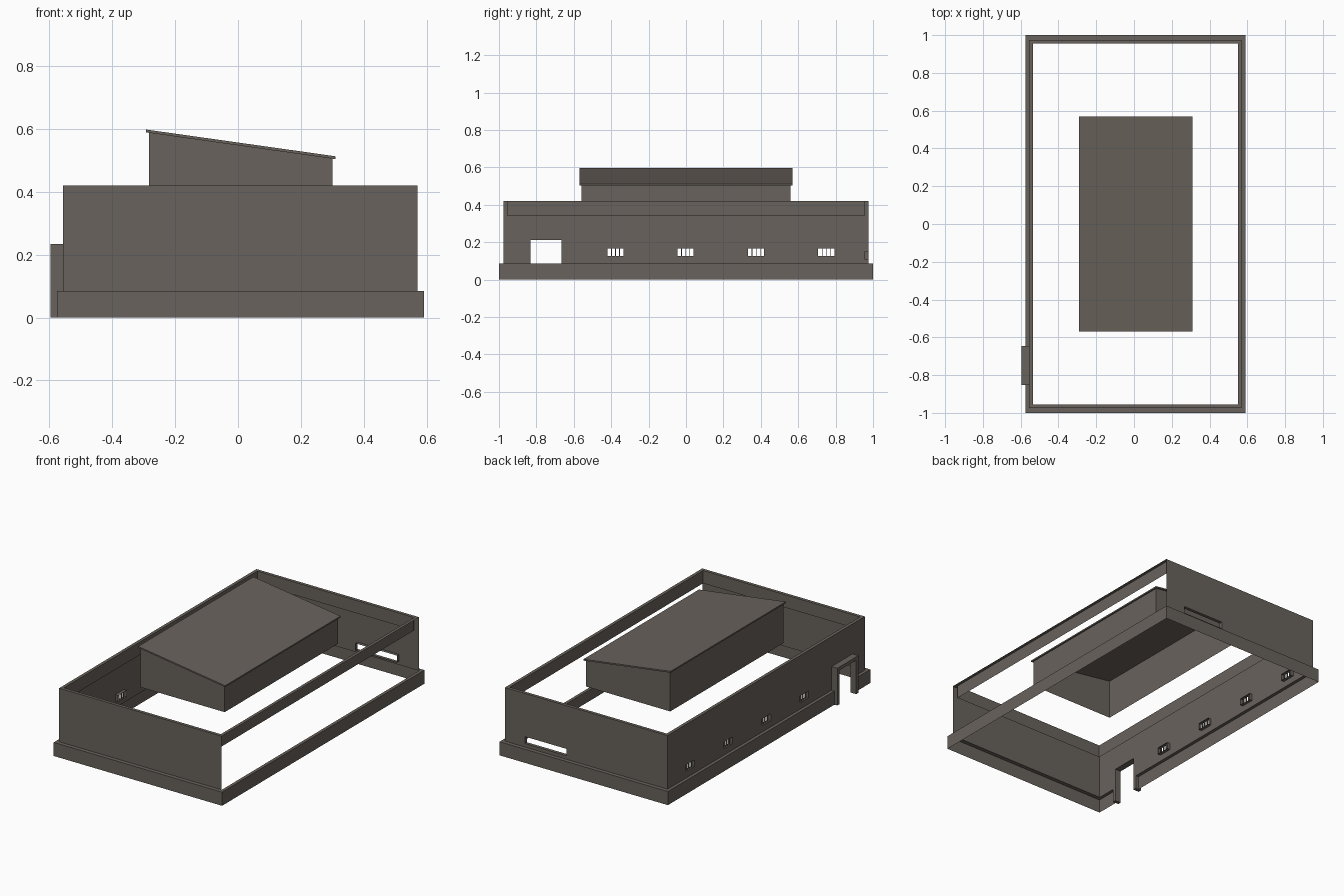
import bpy, bmesh

if "Cube" in bpy.data.objects:
    bpy.data.objects.remove(bpy.data.objects["Cube"])

mat = bpy.data.materials.new("grey brown concrete")
mat.diffuse_color = (0.14, 0.122, 0.106, 1)
mat.use_nodes = True
mat.node_tree.nodes["Principled BSDF"].inputs["Base Color"].default_value = mat.diffuse_color


def finish(name, bm, merge=True):
    if merge:
        bmesh.ops.remove_doubles(bm, verts=bm.verts, dist=1e-5)
    me = bpy.data.meshes.new(name)
    bm.to_mesh(me)
    bm.free()
    me.materials.append(mat)
    ob = bpy.data.objects.new(name, me)
    bpy.context.collection.objects.link(ob)
    return ob


def face(bm, pts):
    bm.faces.new([bm.verts.new(p) for p in pts])


def rect(x0, x1, y0, y1, z):
    return [(x0, y0, z), (x1, y0, z), (x1, y1, z), (x0, y1, z)]


def loft(bm, a, b, sides=(0, 1, 2, 3)):
    # sides: 0 front, 1 right, 2 back, 3 left
    for i in sides:
        j = (i + 1) % 4
        face(bm, [a[i], a[j], b[j], b[i]])


def panel(bm, place, u0, u1, v0, v1, holes):
    # flat sheet with rectangular holes, split on the hole edges
    us = sorted({u0, u1, *[h[0] for h in holes], *[h[1] for h in holes]})
    vs = sorted({v0, v1, *[h[2] for h in holes], *[h[3] for h in holes]})
    for a, b in zip(us, us[1:]):
        for c, d in zip(vs, vs[1:]):
            u, v = (a + b) / 2, (c + d) / 2
            if any(h[0] < u < h[1] and h[2] < v < h[3] for h in holes):
                continue
            face(bm, [place(b, c, 0), place(a, c, 0), place(a, d, 0), place(b, d, 0)])


def reveal(bm, place, h):
    # window reveal running from the wall sheet inwards
    a, b, c, d = h
    ring = [(a, c), (b, c), (b, d), (a, d)]
    for i in range(4):
        p, q = ring[i], ring[(i + 1) % 4]
        face(bm, [place(*p, 0), place(*q, 0), place(*q, 0.02), place(*p, 0.02)])


def box(bm, x0, x1, y0, y1, z0, z1):
    a, b = rect(x0, x1, y0, y1, z0), rect(x0, x1, y0, y1, z1)
    loft(bm, a, b)
    face(bm, a[::-1])
    face(bm, b)


# Main dimensions
PX0, PX1, PY = -0.575, 0.59, 1.0       # plinth
WX0, WX1, WY = -0.555, 0.57, 0.975     # outer walls
IX0, IX1, IY = -0.535, 0.55, 0.955     # inner parapet
PZ, RZ, TZ = 0.085, 0.34, 0.42
D0, D1, DZ = -0.853, -0.645, 0.233     # door surround

# Plinth with ledge, interrupted at the door
bm = bmesh.new()
pb, pt = rect(PX0, PX1, -PY, PY, 0), rect(PX0, PX1, -PY, PY, PZ)
wb, wt = rect(WX0, WX1, -WY, WY, PZ), rect(WX0, WX1, -WY, WY, TZ)
loft(bm, pb, pt, (0, 1, 2))
loft(bm, pt, wb, (0, 1, 2))
panel(bm, lambda u, v, d: (PX0 + d, u, v), -PY, PY, 0, PZ, [(D0, D1, 0, PZ)])
face(bm, [(PX0, D0, PZ), (PX0, -PY, PZ), (WX0, -WY, PZ), (WX0, D0, PZ)])
face(bm, [(PX0, PY, PZ), (PX0, D1, PZ), (WX0, D1, PZ), (WX0, WY, PZ)])
finish("plinth", bm)

# Front wall; the right-hand side is open
bm = bmesh.new()
loft(bm, wb, wt, (0,))
finish("front_wall", bm)

# Back wall with a long slot window
bm = bmesh.new()
on_back = lambda u, v, d: (u, WY - d, v)
slot = (0.145, 0.43, 0.107, 0.15)
panel(bm, on_back, WX0, WX1, PZ, TZ, [slot])
reveal(bm, on_back, slot)
finish("back_wall", bm)

# Left wall with four windows and the door opening
bm = bmesh.new()
on_left = lambda u, v, d: (WX0 + d, u, v)
centres = [-0.377, -0.002, 0.375, 0.75]
wins = [(c - 0.043, c + 0.043, 0.125, 0.167) for c in centres]
panel(bm, on_left, -WY, WY, PZ, TZ, wins + [(D0, D1, PZ, DZ)])
for w in wins:
    reveal(bm, on_left, w)
finish("left_wall", bm)

# Window bars
bm = bmesh.new()
for c in centres:
    for k in (-1, 0, 1):
        y = c + k * 0.0215
        box(bm, WX0 + 0.006, WX0 + 0.014, y - 0.002, y + 0.002, 0.125, 0.167)
finish("window_bars", bm)

# Parapet coping and inner face
bm = bmesh.new()
it, ib = rect(IX0, IX1, -IY, IY, TZ), rect(IX0, IX1, -IY, IY, RZ)
loft(bm, wt, it)
loft(bm, it, ib)
finish("parapet", bm)

# Door surround: U-shaped profile extruded through the wall
bm = bmesh.new()
T = 0.021
prof = [(D0, 0), (D0, DZ), (D1, DZ), (D1, 0),
        (D1 - T, 0), (D1 - T, DZ - T), (D0 + T, DZ - T), (D0 + T, 0)]
f = bm.faces.new([bm.verts.new((-0.595, y, z)) for y, z in prof])
r = bmesh.ops.extrude_face_region(bm, geom=[f], use_keep_orig=True)
bmesh.ops.translate(bm, vec=(0.04, 0, 0),
                    verts=[v for v in r["geom"] if isinstance(v, bmesh.types.BMVert)])
bmesh.ops.recalc_face_normals(bm, faces=bm.faces)
finish("door_surround", bm)


# Raised roof room, open underneath, with a sloping top
def slope(x):
    return 0.597 + (x + 0.292) * (0.512 - 0.597) / 0.602


def sloped(x0, x1, y, drop):
    return [(x, yy, slope(x) - drop) for x, yy in ((x0, -y), (x1, -y), (x1, y), (x0, y))]


bm = bmesh.new()
loft(bm, rect(-0.283, 0.30, -0.56, 0.56, RZ), sloped(-0.283, 0.30, 0.56, 0.009))
finish("roof_room_walls", bm)

bm = bmesh.new()
lo, hi = sloped(-0.292, 0.31, 0.57, 0.009), sloped(-0.292, 0.31, 0.57, 0)
loft(bm, lo, hi)
face(bm, lo[::-1])
face(bm, hi)
finish("sloping_roof", bm)
